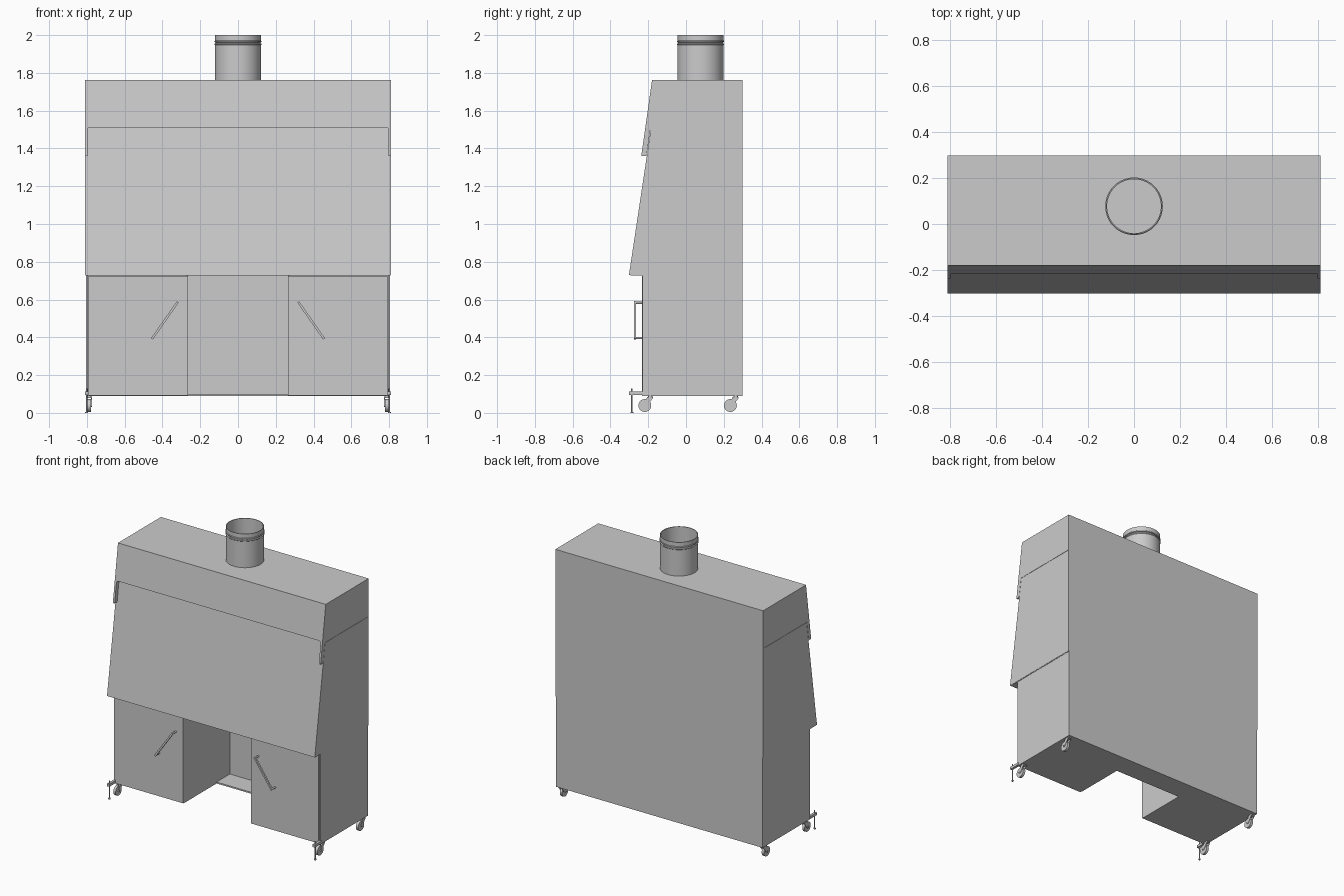
import bpy, bmesh, math
from mathutils import Vector, Matrix

if "Cube" in bpy.data.objects:
    bpy.data.objects.remove(bpy.data.objects["Cube"])

BACK = 0.298


def finish(bm, name, smooth=False):
    bmesh.ops.recalc_face_normals(bm, faces=bm.faces)
    me = bpy.data.meshes.new(name)
    bm.to_mesh(me)
    bm.free()
    ob = bpy.data.objects.new(name, me)
    bpy.context.collection.objects.link(ob)
    if smooth:
        bpy.ops.object.select_all(action='DESELECT')
        ob.select_set(True)
        bpy.context.view_layer.objects.active = ob
        bpy.ops.object.shade_smooth_by_angle(angle=math.radians(35))
    return ob


def prism(name, pts, push):
    """Extrude a flat 3D outline along a vector."""
    bm = bmesh.new()
    face = bm.faces.new([bm.verts.new(p) for p in pts])
    new = bmesh.ops.extrude_face_region(bm, geom=[face])["geom"]
    verts = [g for g in new if isinstance(g, bmesh.types.BMVert)]
    bmesh.ops.translate(bm, verts=verts, vec=push)
    # the start cap stays as the closing face
    if not any(len(set(f.verts) & set(face.verts)) == len(pts) for f in bm.faces if f.is_valid) \
            if face.is_valid else True:
        bmesh.ops.holes_fill(bm, edges=bm.edges)
    return finish(bm, name)


def box(name, x, y, z):
    x0, x1 = sorted(x)
    return prism(name, [(x0, y[0], z[0]), (x1, y[0], z[0]), (x1, y[1], z[0]), (x0, y[1], z[0])],
                 (0, 0, z[1] - z[0]))


def side_plate(name, yz, x0, x1):
    return prism(name, [(x0, y, z) for y, z in yz], (x1 - x0, 0, 0))


def bar(name, a, b, r, sides=24, roll=0.0):
    """Cylinder (or square bar) from a to b."""
    a, b = Vector(a), Vector(b)
    bm = bmesh.new()
    bmesh.ops.create_cone(bm, cap_ends=True, segments=sides, radius1=r, radius2=r, depth=(b - a).length)
    rot = (b - a).to_track_quat('Z', 'Y').to_matrix().to_4x4()
    bm.transform(Matrix.Translation((a + b) / 2) @ rot @ Matrix.Rotation(roll, 4, 'Z'))
    return finish(bm, name, sides > 8)


def lathe(name, rz, cx, cy, steps=40):
    """Closed (radius, z) profile spun around a vertical axis."""
    bm = bmesh.new()
    vs = [bm.verts.new((cx + r, cy, z)) for r, z in rz]
    es = [bm.edges.new((vs[i], vs[(i + 1) % len(vs)])) for i in range(len(vs))]
    bmesh.ops.spin(bm, geom=vs + es, cent=(cx, cy, 0), axis=(0, 0, 1), angle=math.tau, steps=steps)
    bmesh.ops.remove_doubles(bm, verts=bm.verts, dist=1e-5)
    return finish(bm, name, True)


# Hood: top, back, worktop
box("hood_top", (-0.81, 0.81), (-0.18, BACK), (1.75, 1.762))
box("hood_back", (-0.81, 0.81), (BACK - 0.01, BACK), (0.73, 1.755))
box("worktop", (-0.808, 0.808), (-0.295, BACK), (0.727, 0.737))


# Sloping front planes
def cover_y(z):
    return -0.18 - (1.76 - z) * 0.1425


def sash_y(z):
    return -0.302 + (z - 0.73) * 0.15


sash = [(-0.808, 0.73), (0.808, 0.73), (0.808, 1.53), (-0.808, 1.53)]
prism("front_sash", [(x, sash_y(z), z) for x, z in sash], (0, 0.012, 0))

# Canopy cover with a narrow tab down each side
half = [(0.81, 1.76), (0.81, 1.36), (0.796, 1.36), (0.796, 1.50), (0.793, 1.507), (0.785, 1.512)]
outline = half + [(-x, z) for x, z in reversed(half)]
prism("canopy_cover", [(x, cover_y(z), z) for x, z in outline], (0, 0.028, 0))

# Duct collar with two beads, open at the top
lathe("duct_collar", [(0.122, 1.755), (0.122, 1.947), (0.125, 1.950), (0.125, 1.954), (0.119, 1.957),
                      (0.119, 1.961), (0.125, 1.964), (0.125, 1.968), (0.122, 1.971), (0.122, 2.0),
                      (0.117, 2.0), (0.117, 1.755)], 0, 0.077)

# Cabinet: back and U-shaped floor with knee cut-out
box("cabinet_back", (-0.805, 0.805), (BACK - 0.01, BACK), (0.09, 0.727))
floor = [(0.80, BACK - 0.01), (0.80, -0.222), (0.268, -0.222), (0.268, 0.14)]
floor += [(-x, y) for x, y in reversed(floor)]
prism("cabinet_floor", [(x, y, 0.09) for x, y in floor], (0, 0, 0.01))

for side, s in (("right", 1), ("left", -1)):
    # Hood side walls, split by a seam
    side_plate(side + "_hood_wall_lower", [(-0.302, 0.73), (BACK, 0.73), (BACK, 1.494), (sash_y(1.494), 1.494)],
               s * 0.80, s * 0.81)
    side_plate(side + "_hood_wall_upper", [(BACK, 1.496), (BACK, 1.76), (-0.18, 1.76), (cover_y(1.496), 1.496)],
               s * 0.80, s * 0.81)

    # Cabinet walls and door
    box(side + "_cabinet_wall", (s * 0.795, s * 0.806), (-0.23, BACK), (0.09, 0.727))
    box(side + "_knee_wall", (s * 0.265, s * 0.275), (-0.22, BACK - 0.01), (0.09, 0.727))
    box(side + "_door", (s * 0.265, s * 0.792), (-0.232, -0.22), (0.092, 0.724))

    # Slanted door handle
    top, low = (s * 0.322, 0.583), (s * 0.452, 0.397)
    d = (Vector(top) - Vector(low)).normalized() * 0.006
    bar(side + "_handle_grip", (top[0] + d.x, -0.27, top[1] + d.y), (low[0] - d.x, -0.27, low[1] - d.y),
        0.0085, 4, math.pi / 4)
    for label, (x, z) in (("upper", top), ("lower", low)):
        bar(f"{side}_handle_post_{label}", (x, -0.27, z), (x, -0.228, z), 0.006, 12)

    # Levelling foot on a front bracket
    box(side + "_foot_bracket", (s * 0.792, s * 0.81), (-0.302, -0.222), (0.094, 0.112))
    bar(side + "_foot_rod", (s * 0.802, -0.286, 0.0), (s * 0.802, -0.286, 0.13), 0.004, 12)
    bar(side + "_foot_pad", (s * 0.802, -0.286, 0.0), (s * 0.802, -0.286, 0.006), 0.008, 16)

    # Casters: wheel, two fork cheeks, swivel
    for end, y in (("front", -0.218), ("rear", 0.235)):
        n = f"{side}_{end}_caster"
        cx = s * 0.787
        bar(n + "_wheel", (cx - 0.009, y, 0.039), (cx + 0.009, y, 0.039), 0.034)
        bar(n + "_axle", (cx - 0.015, y, 0.039), (cx + 0.015, y, 0.039), 0.006, 12)
        fork = [(y - 0.009, 0.034), (y + 0.008, 0.031), (y + 0.044, 0.08), (y + 0.044, 0.084), (y + 0.012, 0.084)]
        for label, o in (("inner", -1), ("outer", 1)):
            side_plate(f"{n}_fork_{label}", fork, cx + o * 0.010, cx + o * 0.013)
        box(n + "_fork_bridge", (cx - 0.013, cx + 0.013), (y + 0.012, y + 0.044), (0.078, 0.084))
        bar(n + "_swivel", (cx, y + 0.028, 0.082), (cx, y + 0.028, 0.092), 0.012, 20)
